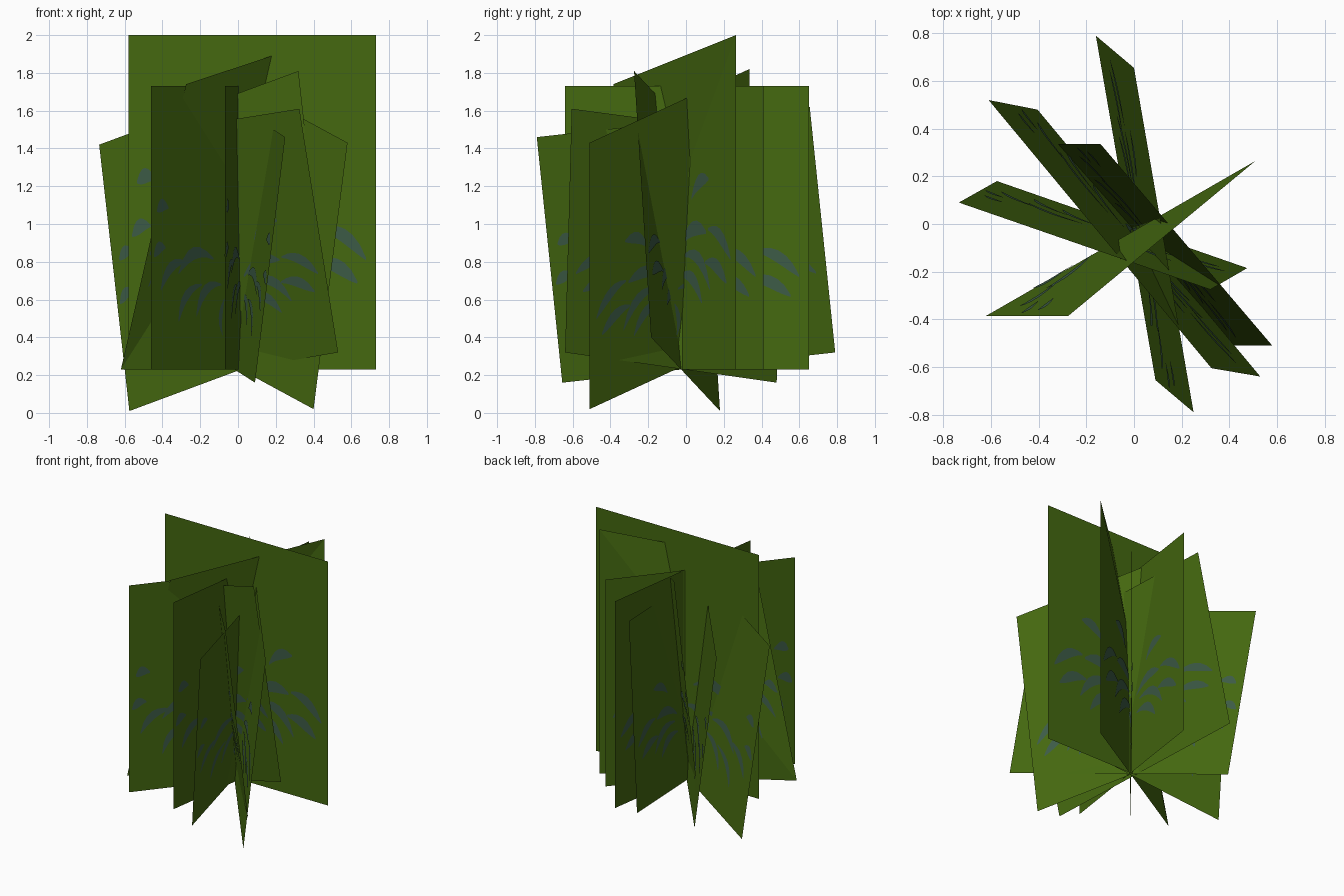
import bpy
from mathutils import Vector

if "Cube" in bpy.data.objects:
    bpy.data.objects.remove(bpy.data.objects["Cube"])


def material(name, color):
    m = bpy.data.materials.new(name)
    m.diffuse_color = (*color, 1)
    m.use_nodes = True
    m.node_tree.nodes["Principled BSDF"].inputs["Base Color"].default_value = m.diffuse_color
    return m


GREEN = material("leaf green", (0.058, 0.138, 0.005))
SLATE = material("slate petal", (0.046, 0.105, 0.062))


def add_mesh(name, verts, faces, mat):
    me = bpy.data.meshes.new(name)
    me.from_pydata([tuple(v) for v in verts], [], faces)
    me.materials.append(mat)
    ob = bpy.data.objects.new(name, me)
    bpy.context.collection.objects.link(ob)


def upright(a, b, top):
    # vertical rectangle over the ground line a-b
    return [(*a, 0.23), (*b, 0.23), (*b, top), (*a, top)]


# Card corners: bottom start, bottom end, top end, top start
cards = {
    "wide_card": upright((-0.58, -0.01), (0.73, -0.01), 2.0),
    "diagonal_card": upright((-0.46, -0.59), (0.36, 0.41), 1.73),
    "side_card": upright((-0.07, -0.64), (0.115, 0.65), 1.73),
    "folded_card": [(-0.62, -0.385, 0.23), (0.51, 0.265, 0.23),
                    (0.51, 0.265, 2.0), (-0.275, -0.385, 1.74)],
    "leaning_card_1": [(-0.575, 0.18, 0.01), (0.475, -0.185, 0.40),
                       (0.32, -0.275, 1.81), (-0.735, 0.09, 1.42)],
    "leaning_card_2": [(0.09, -0.655, 0.16), (-0.16, 0.79, 0.32),
                       (0.0, 0.655, 1.62), (0.25, -0.79, 1.46)],
    "leaning_card_3": [(-0.405, 0.48, 0.16), (0.53, -0.64, 0.32),
                       (0.325, -0.605, 1.61), (-0.61, 0.52, 1.46)],
    "leaning_card_4": [(-0.32, 0.335, 0.41), (0.40, -0.51, 0.02),
                       (0.58, -0.51, 1.43), (-0.14, 0.335, 1.82)],
}

# Painted petal strokes: three points (u across -1..1, v up 0..1)
strokes = [
    [(.55, .42), (.74, .40), (.92, .33)],
    [(.10, .37), (.30, .42), (.52, .41)],
    [(.15, .34), (.40, .33), (.58, .24)],
    [(.50, .32), (.68, .31), (.85, .26)],
    [(.10, .28), (.30, .27), (.45, .20)],
    [(.28, .51), (.40, .56), (.56, .57)],
    [(-.20, .39), (-.45, .41), (-.65, .34)],
    [(-.55, .38), (-.75, .36), (-.88, .28)],
    [(-.10, .30), (-.30, .28), (-.42, .19)],
    [(-.35, .30), (-.55, .26), (-.65, .17)],
    [(-.82, .43), (-.90, .43), (-.97, .40)],
    [(-.78, .57), (-.86, .58), (-.93, .56)],
    [(-.08, .12), (-.11, .18), (-.06, .25)],
]


def on_card(c, u, v, side):
    # point on the two-triangle card, lifted slightly off its surface
    s = (u + 1) / 2
    b1, b2, t2, t1 = c
    if s >= v:
        p, n = b1 + s * (b2 - b1) + v * (t2 - b2), (b2 - b1).cross(t2 - b2)
    else:
        p, n = b1 + v * (t1 - b1) + s * (t2 - t1), (t2 - t1).cross(t1 - b1)
    return p + n.normalized() * 0.003 * side


def petals(name, c):
    verts, faces, N = [], [], 6
    for side in (1, -1):
        for a, m, b in strokes:
            a, m, b = Vector(a), Vector(m), Vector(b)
            start = len(verts)
            across = Vector(((b - a).y * -1.5, (b - a).x * 0.65)).normalized()
            for i in range(N + 1):
                t = i / N
                # curve through the three points, fattest past the middle
                p = (a * (1 - t) * (1 - 2 * t) + m * 4 * t * (1 - t)
                     + b * t * (2 * t - 1))
                w = 0.004 + 0.085 * t * (1 - t) * (0.6 + 0.6 * t)
                for k in (1, -1):
                    verts.append(on_card(c, p.x + across.x * w * k,
                                         p.y + across.y * w * k, side))
            for i in range(N):
                j = start + 2 * i
                f = (j, j + 1, j + 3, j + 2)
                faces.append(f if side < 0 else f[::-1])
    add_mesh(name, verts, faces, SLATE)


for name, pts in cards.items():
    c = [Vector(p) for p in pts]
    add_mesh(name, c, [(0, 1, 2), (0, 2, 3)], GREEN)
    petals(name + "_petals", c)
